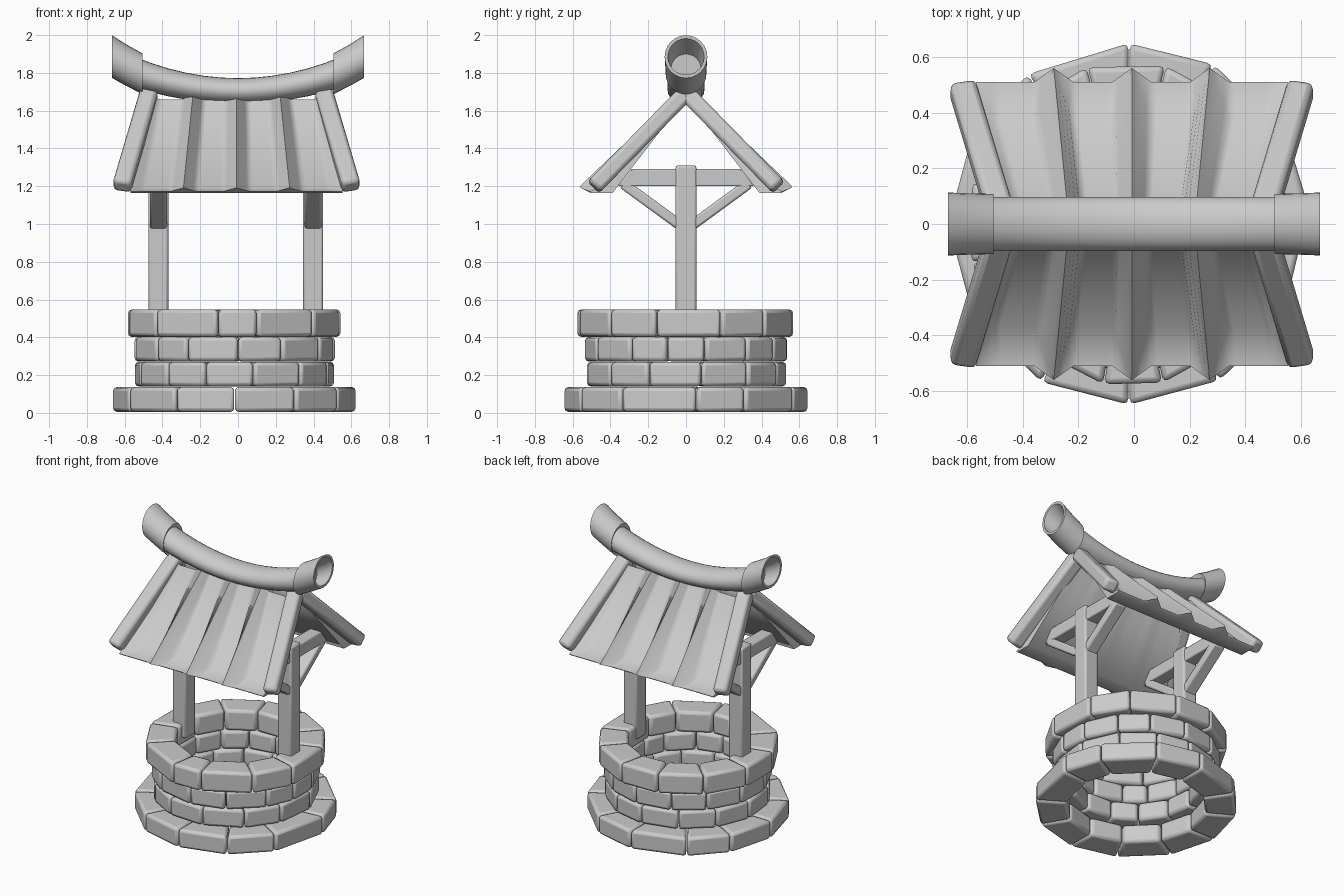
import bpy, bmesh, math
from mathutils import Vector

if "Cube" in bpy.data.objects:
    bpy.data.objects.remove(bpy.data.objects["Cube"], do_unlink=True)

GREY = (0.6, 0.6, 0.6, 1)
mat = bpy.data.materials.new("plain grey")
mat.use_nodes = True
mat.diffuse_color = GREY
mat.node_tree.nodes["Principled BSDF"].inputs["Base Color"].default_value = GREY


def finish(bm, name, bevel=0, angle=40):
    """Turn a bmesh into a smooth-shaded object with an optional rounded edge."""
    bmesh.ops.recalc_face_normals(bm, faces=bm.faces)
    mesh = bpy.data.meshes.new(name)
    bm.to_mesh(mesh)
    bm.free()
    ob = bpy.data.objects.new(name, mesh)
    bpy.context.collection.objects.link(ob)
    mesh.materials.append(mat)
    if bevel:
        mod = ob.modifiers.new("rounding", 'BEVEL')
        mod.width, mod.segments = bevel, 2
        mod.limit_method = 'ANGLE'
    bpy.ops.object.select_all(action='DESELECT')
    bpy.context.view_layer.objects.active = ob
    ob.select_set(True)
    bpy.ops.object.shade_smooth_by_angle(angle=math.radians(angle))


def loft(bm, sections):
    """Skin a list of closed loops with equal point counts and cap the ends."""
    rings = [[bm.verts.new(p) for p in s] for s in sections]
    n = len(rings[0])
    for a, b in zip(rings, rings[1:]):
        for i in range(n):
            j = (i + 1) % n
            bm.faces.new((a[i], a[j], b[j], b[i]))
    bm.faces.new(rings[0])
    bm.faces.new(rings[-1])


def beam(name, start, end, width, depth, bevel=0.012, miter=0):
    """Square timber between two points; width runs along x, miter slants the ends."""
    start, end = Vector(start), Vector(end)
    along = (end - start).normalized()
    side = Vector((1, 0, 0))
    side = (side - along * side.dot(along)).normalized()
    up = along.cross(side)
    bm = bmesh.new()
    loft(bm, [[p + side * i * width / 2 + up * j * depth / 2 + along * miter * j * sign
               for i, j in ((-1, -1), (1, -1), (1, 1), (-1, 1))]
              for p, sign in ((start, -1), (end, 1))])
    finish(bm, name, bevel)


# Stone courses: bottom, top, inner radius, outer radius, seam angles from the front
WELL_X = -0.018
COURSES = [
    ("base_stones", 0.005, 0.137, 0.445, 0.648,
     [-29, 0, 30, 58, 95, 119, 152, 180, 214, 240, 270, 300]),
    ("lower_stones", 0.14, 0.27, 0.39, 0.535,
     [-42, -17, 11, 41, 68, 99, 128, 155, 180, 208, 235, 262, 290]),
    ("middle_stones", 0.272, 0.402, 0.39, 0.54,
     [-50, -28, 2, 28, 57, 79, 101, 127, 150, 176, 203, 228, 254, 281]),
    ("rim_stones", 0.402, 0.548, 0.39, 0.582,
     [-46, -9, 12, 46, 74, 109, 136, 167, 195, 225, 255, 284]),
]
for name, z0, z1, r_in, r_out, angles in COURSES:
    seams = [math.radians(a) for a in angles]
    seams.append(seams[0] + math.tau)
    bm = bmesh.new()
    for a0, a1 in zip(seams, seams[1:]):
        a0, a1 = a0 + 0.004, a1 - 0.004
        corners = [(r_in, a0), (r_out, a0), (r_out, a1), (r_in, a1)]
        loft(bm, [[(WELL_X + r * math.sin(a), -r * math.cos(a), z) for r, a in corners]
                  for z in (z0, z1)])
    finish(bm, name, 0.02, 50)

# Posts with cross beams and braces
for side, x in (("left", 0.398), ("right", -0.422)):
    beam(side + "_post", (x, 0, 0.45), (x, 0, 1.31), 0.106, 0.11)
    beam(side + "_cross_beam", (x, -0.328, 1.245), (x, 0.328, 1.245), 0.09, 0.09, 0.008, 0.032)
    for end, s in (("front", -1), ("back", 1)):
        beam(f"{side}_{end}_brace", (x, 0, 0.97), (x, s * 0.335, 1.215), 0.09, 0.055)

# Roof slopes: sheets with narrow ribs, wide hollows and a flat ledge at the eaves
ROOF_X = -0.008
RIBS = (-0.5, 0, 0.5)
RIB_HALF = 0.125
STEPS = 64
for end, s in (("front", -1), ("back", 1)):
    sections = []
    for i in range(STEPS + 1):
        u = -1 + 2 * i / STEPS
        rib = max(0, 1 - min(abs(u - c) for c in RIBS) / RIB_HALF)
        rise = rib + 0.45 * max(0, (abs(u) - 0.875) / 0.125)
        top_x, low_x = ROOF_X + u * 0.46, ROOF_X + u * 0.56
        sections.append([
            (top_x, s * 0.05, 1.66 + 0.028 * rise),
            (low_x, s * (0.375 + 0.185 * rise), 1.19 + 0.012 * rise),
            (low_x, s * (0.51 + 0.05 * rib), 1.172 + 0.02 * rib),
            (low_x, s * 0.50, 1.163),
            (low_x, s * 0.39, 1.163),
            (top_x, s * 0.03, 1.63),
        ])
    bm = bmesh.new()
    loft(bm, sections)
    finish(bm, end + "_roof_slope", 0, 80)
    for side, t in (("left", 1), ("right", -1)):
        beam(f"{side}_{end}_roof_rail", (ROOF_X + t * 0.462, s * 0.005, 1.69),
             (ROOF_X + t * 0.607, s * 0.488, 1.197), 0.098, 0.088, 0.022)


def ring(x, z, ry, rz, n=24):
    """Upright ellipse across the x axis."""
    return [(x, ry * math.cos(math.tau * k / n), z + rz * math.sin(math.tau * k / n))
            for k in range(n)]


# Sagging ridge log, slightly flattened
bm = bmesh.new()
xs = [-0.55 + 1.1 * i / 12 for i in range(13)]
loft(bm, [ring(x, 1.705 + 0.33 * x * x, 0.097, 0.067 + 0.05 * x * x) for x in xs])
finish(bm, "ridge_log")

# Hollow flared collars on the ridge ends
for side, t in (("left", 1), ("right", -1)):
    bm = bmesh.new()
    loft(bm, [ring(t * x, z, r, r) for x, z, r in (
        (0.52, 1.79, 0.08), (0.505, 1.795, 0.108), (0.59, 1.84, 0.11),
        (0.667, 1.886, 0.113), (0.667, 1.886, 0.096), (0.56, 1.82, 0.08))])
    finish(bm, side + "_ridge_collar", 0, 35)
